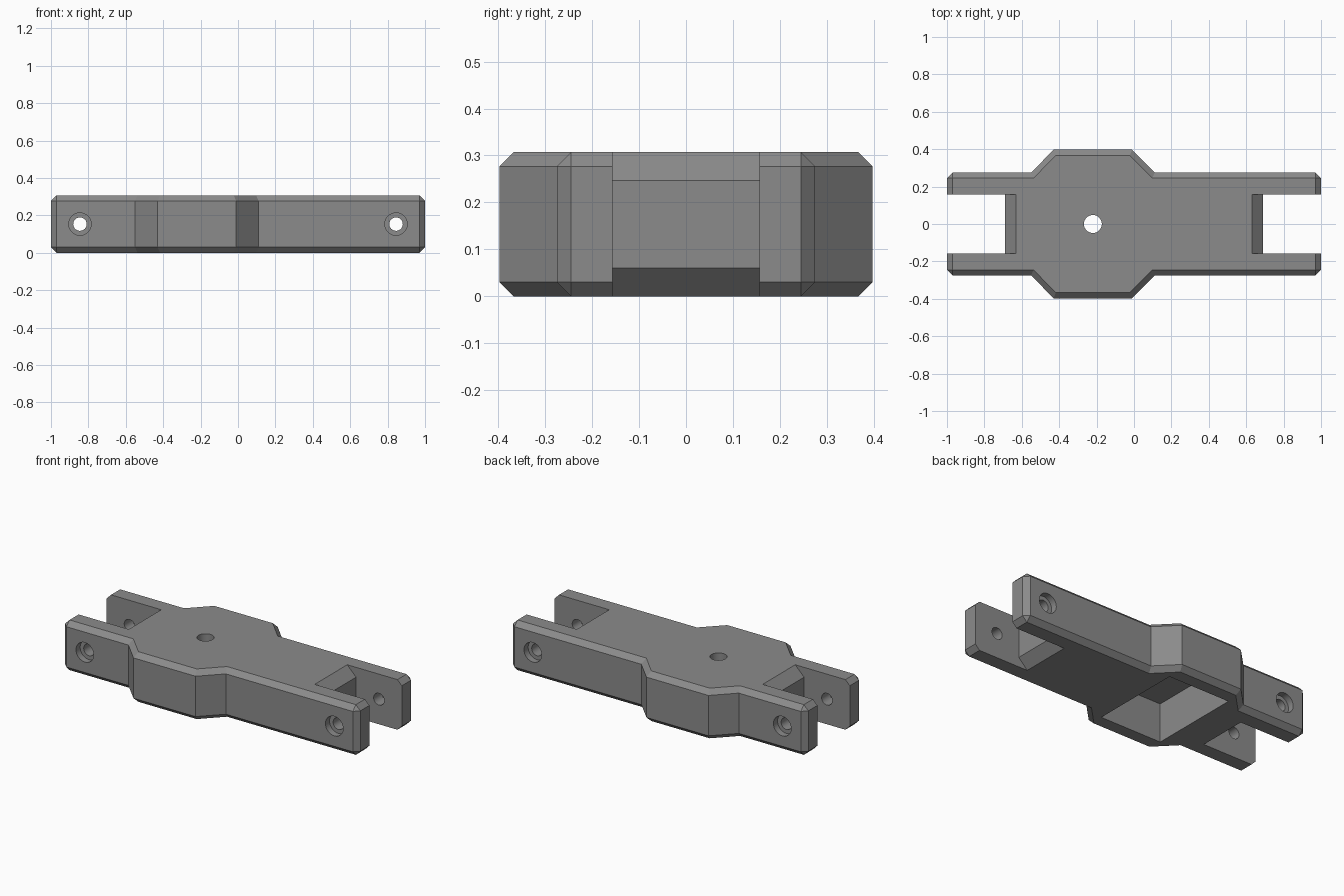
import bpy, bmesh, math
from mathutils import Matrix

if "Cube" in bpy.data.objects:
    bpy.data.objects.remove(bpy.data.objects["Cube"])

H = 0.307      # body height
C = 0.03       # edge chamfer
HUB_X = -0.22  # centre of the wide hub

grey = bpy.data.materials.new("mid_grey")
grey.diffuse_color = (0.26, 0.26, 0.26, 1)
grey.use_nodes = True
grey.node_tree.nodes["Principled BSDF"].inputs["Base Color"].default_value = grey.diffuse_color


def make_object(name, bm):
    bmesh.ops.recalc_face_normals(bm, faces=bm.faces)
    mesh = bpy.data.meshes.new(name)
    bm.to_mesh(mesh)
    bm.free()
    mesh.materials.append(grey)
    ob = bpy.data.objects.new(name, mesh)
    bpy.context.collection.objects.link(ob)
    return ob


def cut(target, bm, name):
    cutter = make_object(name, bm)
    mod = target.modifiers.new(name, 'BOOLEAN')
    mod.operation = 'DIFFERENCE'
    mod.solver = 'EXACT'
    mod.object = cutter
    bpy.context.view_layer.objects.active = target
    bpy.ops.object.modifier_apply(modifier=name)
    bpy.data.objects.remove(cutter)


def cylinder(radius, length, matrix):
    bm = bmesh.new()
    bmesh.ops.create_cone(bm, cap_ends=True, segments=32, radius1=radius,
                          radius2=radius, depth=length, matrix=matrix)
    return bm


def box(x0, x1, y0, y1, z0, z1):
    bm = bmesh.new()
    m = (Matrix.Translation(((x0 + x1) / 2, (y0 + y1) / 2, (z0 + z1) / 2))
         @ Matrix.Diagonal((x1 - x0, y1 - y0, z1 - z0, 1)))
    bmesh.ops.create_cube(bm, size=1, matrix=m)
    return bm


# Body: half outline at the full width and the matching inset outline
d = C * math.tan(math.pi / 8)
outer = [(1, 0.245), (0.97, 0.275), (0.11, 0.275), (-0.01, 0.397),
         (-0.43, 0.397), (-0.55, 0.275), (-0.97, 0.275), (-1, 0.245)]
inner = [(0.97, 0.245), (0.97, 0.245), (0.11 - d, 0.245), (-0.01 - d, 0.367),
         (-0.43 + d, 0.367), (-0.55 + d, 0.245), (-0.97, 0.245), (-0.97, 0.245)]

bm = bmesh.new()
rings = []
for half, z in ((inner, 0), (outer, C), (outer, H - C), (inner, H)):
    loop = half + [(x, -y) for x, y in reversed(half)]
    rings.append([bm.verts.new((x, y, z)) for x, y in loop])
n = len(rings[0])
for a, b in zip(rings, rings[1:]):
    for i in range(n):
        j = (i + 1) % n
        bm.faces.new((a[i], a[j], b[j], b[i]))
bm.faces.new(rings[0])
bm.faces.new(rings[-1])
bmesh.ops.remove_doubles(bm, verts=bm.verts, dist=1e-5)
body = make_object("link_body", bm)

# Fork slots with a pointed floor at both ends
profile = [(1.2, -0.05), (0.58, -0.05), (0.69, 0.06),
           (0.69, H - 0.06), (0.58, H + 0.05), (1.2, H + 0.05)]
for s in (-1, 1):
    bm = bmesh.new()
    face = bm.faces.new([bm.verts.new((s * x, -0.157, z)) for x, z in profile])
    ext = bmesh.ops.extrude_face_region(bm, geom=[face])
    moved = [v for v in ext["geom"] if isinstance(v, bmesh.types.BMVert)]
    bmesh.ops.translate(bm, verts=moved, vec=(0, 0.314, 0))
    cut(body, bm, "slot_cutter")

# Pocket in the underside of the hub
cut(body, box(HUB_X - 0.21, HUB_X + 0.21, -0.29, 0.29, -0.1, 0.24), "pocket_cutter")

# Hole through the hub roof
cut(body, cylinder(0.048, 1, Matrix.Translation((HUB_X, 0, 0.3))), "hub_hole_cutter")

# Pin holes across the forks, with counterbores on the outer sides
turn = Matrix.Rotation(math.pi / 2, 4, 'X')
for x in (-0.845, 0.845):
    cut(body, cylinder(0.036, 1, Matrix.Translation((x, 0, H / 2)) @ turn), "pin_cutter")
    for s in (-1, 1):
        place = Matrix.Translation((x, s * 0.285, H / 2)) @ turn
        cut(body, cylinder(0.06, 0.1, place), "counterbore_cutter")

# Smooth hole walls, sharp chamfers
bpy.ops.object.select_all(action='DESELECT')
body.select_set(True)
bpy.context.view_layer.objects.active = body
bpy.ops.object.shade_smooth_by_angle(angle=math.radians(20))
